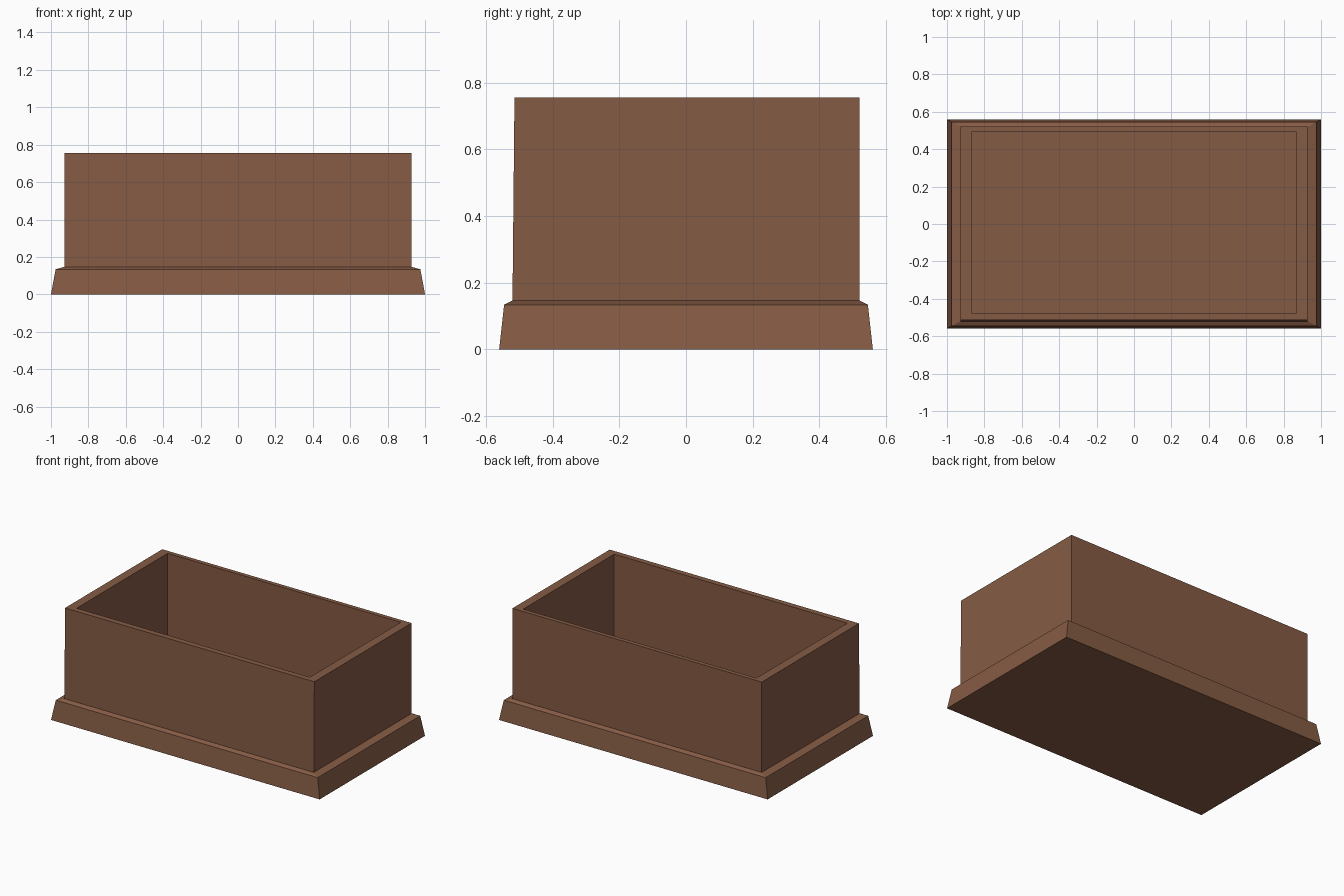
import bpy
import bmesh

cube = bpy.data.objects.get("Cube")
if cube:
    bpy.data.objects.remove(cube, do_unlink=True)

wood = bpy.data.materials.new("brown_wood")
wood.use_nodes = True
colour = (0.235, 0.105, 0.058, 1)
wood.diffuse_color = colour
wood.node_tree.nodes["Principled BSDF"].inputs["Base Color"].default_value = colour


def stacked_rings(name, rings):
    """Loft rectangles (half width, front y, back y, z) and cap both ends."""
    bm = bmesh.new()
    loops = [[bm.verts.new(p) for p in
              ((-w, f, z), (w, f, z), (w, b, z), (-w, b, z))]
             for w, f, b, z in rings]
    for low, high in zip(loops, loops[1:]):
        for i in range(4):
            j = (i + 1) % 4
            bm.faces.new((low[i], low[j], high[j], high[i]))
    bm.faces.new(loops[0][::-1])
    bm.faces.new(loops[-1])
    mesh = bpy.data.meshes.new(name)
    bm.to_mesh(mesh)
    bm.free()
    mesh.materials.append(wood)
    obj = bpy.data.objects.new(name, mesh)
    bpy.context.collection.objects.link(obj)
    return obj


# Flared plinth with a sloping ledge
stacked_rings("plinth", [
    (1.0, -0.56, 0.56, 0.0),
    (0.975, -0.545, 0.545, 0.134),
    (0.928, -0.52, 0.52, 0.147),
])

# Open box: outer walls, rim, inner walls and floor
stacked_rings("open_box", [
    (0.928, -0.52, 0.52, 0.147),
    (0.928, -0.514, 0.52, 0.755),
    (0.868, -0.476, 0.491, 0.755),
    (0.868, -0.476, 0.491, 0.15),
])
